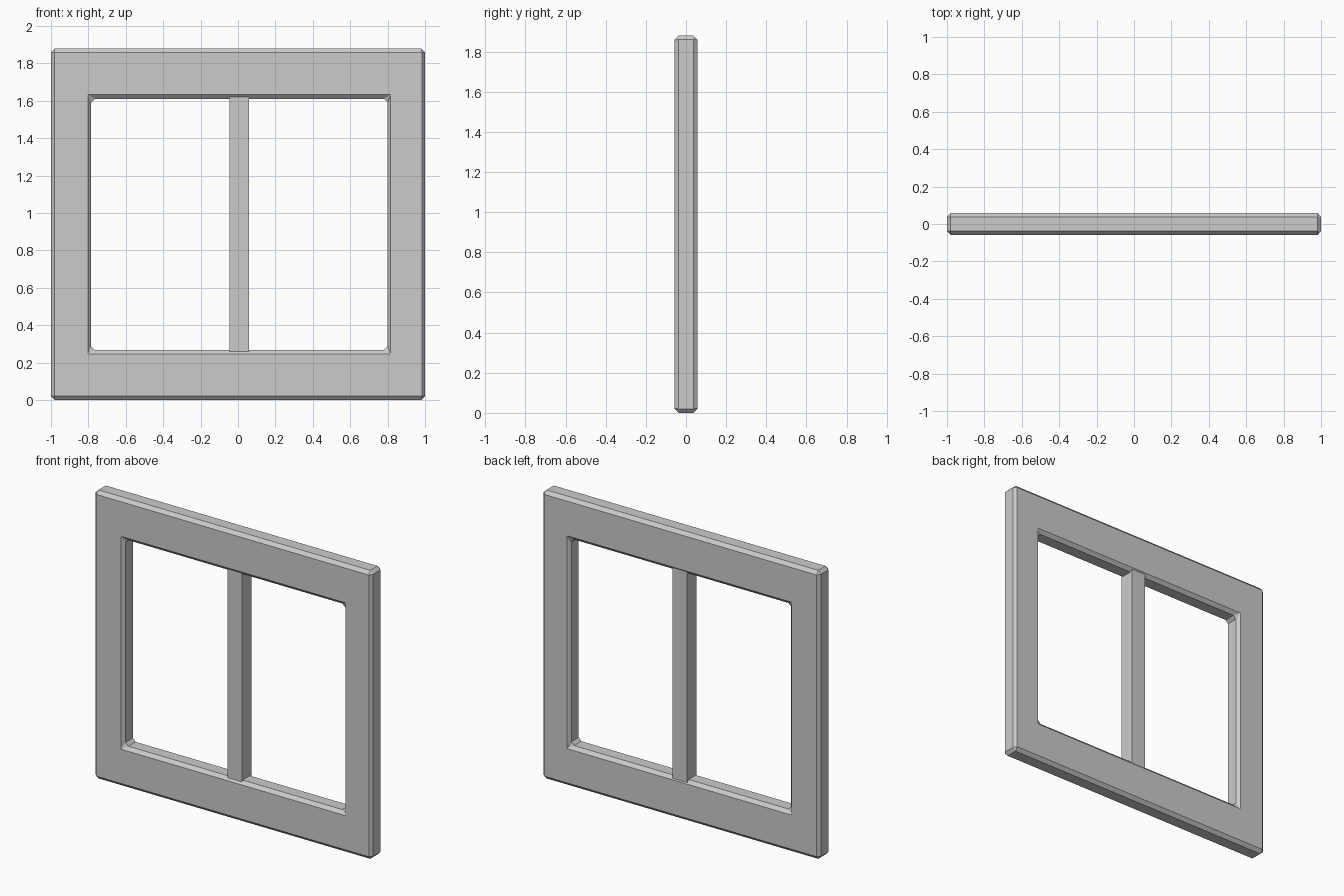
import bpy, bmesh

if "Cube" in bpy.data.objects:
    bpy.data.objects.remove(bpy.data.objects["Cube"])


def rect(x0, x1, z0, z1, y):
    return [(x0, y, z0), (x1, y, z0), (x1, y, z1), (x0, y, z1)]


def finish(bm, name):
    bmesh.ops.recalc_face_normals(bm, faces=bm.faces)
    mesh = bpy.data.meshes.new(name)
    bm.to_mesh(mesh)
    bm.free()
    obj = bpy.data.objects.new(name, mesh)
    bpy.context.collection.objects.link(obj)
    return obj


# Window frame: four-sided ring with a slightly off-centre opening
OUTER = (-1.0, 1.0, 0.0, 1.88)
OPENING = (-0.785, 0.80, 0.267, 1.61)
HALF_DEPTH = 0.0575

bm = bmesh.new()
loops = [[bm.verts.new(p) for p in rect(*r, y)]
         for r, y in ((OUTER, -HALF_DEPTH), (OPENING, -HALF_DEPTH),
                      (OPENING, HALF_DEPTH), (OUTER, HALF_DEPTH))]
for k in range(4):
    a, b = loops[k], loops[(k + 1) % 4]
    for i in range(4):
        j = (i + 1) % 4
        bm.faces.new((a[i], a[j], b[j], b[i]))
frame = finish(bm, "window_frame")

# Flat chamfer on every sharp edge
bevel = frame.modifiers.new("chamfer", 'BEVEL')
bevel.width = 0.02
bevel.segments = 1
bevel.limit_method = 'ANGLE'

# Centre bar, its ends sunk into the frame
bm = bmesh.new()
bmesh.ops.create_cube(bm, size=1)
bmesh.ops.scale(bm, vec=(0.105, 0.097, 1.384), verts=bm.verts)
bmesh.ops.translate(bm, vec=(0.0075, 0.003, 0.9385), verts=bm.verts)
finish(bm, "centre_bar")
